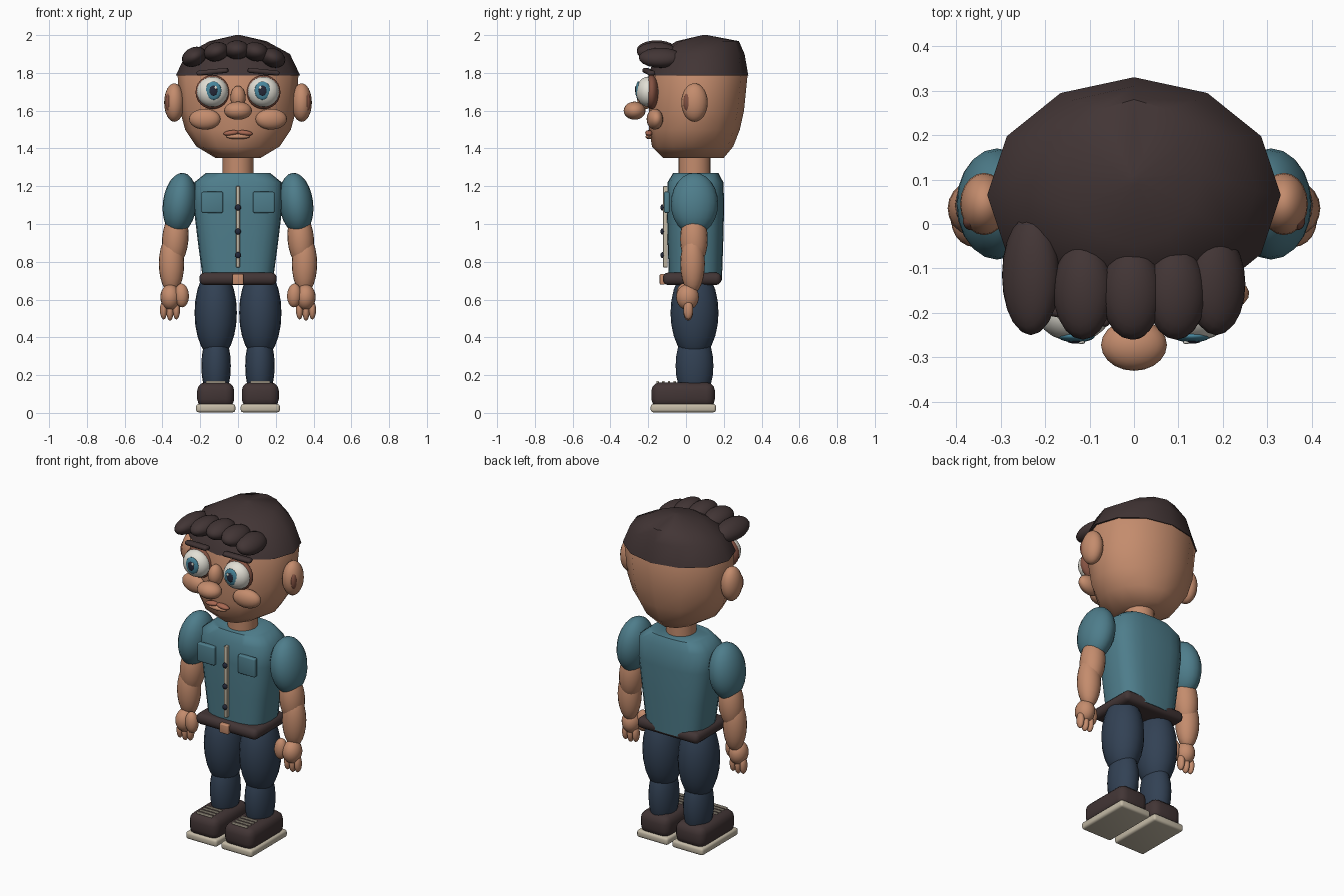
import bpy, bmesh, math
from mathutils import Matrix, Vector, Euler

if "Cube" in bpy.data.objects:
    bpy.data.objects.remove(bpy.data.objects["Cube"])


def mat(name, r, g, b):
    m = bpy.data.materials.new(name)
    lin = [((c / 255 + 0.055) / 1.055) ** 2.4 for c in (r, g, b)]
    m.diffuse_color = (*lin, 1)
    m.use_nodes = True
    m.node_tree.nodes["Principled BSDF"].inputs["Base Color"].default_value = m.diffuse_color
    return m


SKIN = mat("skin", 196, 140, 109)
HAIR = mat("dark brown", 66, 53, 53)
SHIRT = mat("teal cloth", 78, 125, 139)
JEANS = mat("navy denim", 50, 65, 84)
CREAM = mat("cream", 196, 186, 166)
WHITE = mat("eye white", 226, 223, 213)
IRIS = mat("iris blue", 72, 134, 156)
PUPIL = mat("pupil dark", 36, 40, 56)
DEEP = mat("deep skin", 132, 82, 66)
LIP = mat("lip", 168, 104, 82)


def finish(bm, name, material, angle=50):
    bmesh.ops.recalc_face_normals(bm, faces=bm.faces)
    me = bpy.data.meshes.new(name)
    bm.to_mesh(me)
    bm.free()
    me.materials.append(material)
    ob = bpy.data.objects.new(name, me)
    bpy.context.collection.objects.link(ob)
    bpy.ops.object.select_all(action='DESELECT')
    bpy.context.view_layer.objects.active = ob
    ob.select_set(True)
    bpy.ops.object.shade_smooth_by_angle(angle=math.radians(angle))
    return ob


def ball(name, material, loc, rad, rot=(0, 0, 0), seg=20):
    """Ellipsoid with radii rad."""
    bm = bmesh.new()
    bmesh.ops.create_uvsphere(bm, u_segments=seg, v_segments=12, radius=1)
    bm.transform(Matrix.LocRotScale(Vector(loc), Euler(rot), Vector(rad)))
    return finish(bm, name, material)


def box(name, material, loc, half, bevel=0.0, rot=(0, 0, 0)):
    """Box with half sizes and rounded edges."""
    bm = bmesh.new()
    bmesh.ops.create_cube(bm, size=2)
    bm.transform(Matrix.Diagonal((*half, 1)))
    if bevel:
        bmesh.ops.bevel(bm, geom=bm.edges[:], offset=bevel, segments=3,
                        profile=0.5, affect='EDGES')
    bm.transform(Matrix.LocRotScale(Vector(loc), Euler(rot), None))
    return finish(bm, name, material)


def loft(name, material, rings, n=12, power=2.0, angle=50):
    """Stack of closed rings (z, rx, ry, centre_y); power > 2 squares them."""
    bm = bmesh.new()
    loops = []
    for z, rx, ry, cy in rings:
        loop = []
        for i in range(n):
            a = math.pi / 2 + 2 * math.pi * i / n
            c, s = math.cos(a), math.sin(a)
            x = math.copysign(abs(c) ** (2 / power), c) * rx
            y = math.copysign(abs(s) ** (2 / power), s) * ry
            loop.append(bm.verts.new((x, cy + y, z)))
        loops.append(loop)
    for lo, hi in zip(loops, loops[1:]):
        for i in range(n):
            j = (i + 1) % n
            bm.faces.new((lo[i], lo[j], hi[j], hi[i]))
    bm.faces.new(loops[0])
    bm.faces.new(loops[-1])
    return finish(bm, name, material, angle)


# Head, neck and hair cap
loft("head", SKIN, [(1.35, .12, .16, .04), (1.41, .22, .215, .035),
                    (1.50, .28, .24, .045), (1.60, .307, .252, .055),
                    (1.79, .32, .262, .064), (1.88, .27, .22, .07)])
loft("neck", SKIN, [(1.22, .082, .085, .045), (1.38, .082, .085, .045)], 20)
loft("hair_cap", HAIR, [(1.785, .33, .265, .065), (1.90, .275, .235, .075),
                        (1.968, .15, .165, .115), (2.0, .012, .012, .10)])

# Swept fringe locks
for x, y, z, ry, tilt in ((-.232, -.115, 1.885, .135, -.45),
                          (-.115, -.15, 1.912, .11, -.25),
                          (-.005, -.155, 1.922, .105, 0.0),
                          (.095, -.155, 1.912, .105, .2),
                          (.185, -.135, 1.88, .115, .4)):
    ball("fringe_lock", HAIR, (x, y, z), (.068, ry, .05), (0, tilt, 0))

# Nose and mouth
ball("nose_bridge", SKIN, (0, -.215, 1.67), (.04, .045, .062))
ball("nose_tip", SKIN, (0, -.272, 1.60), (.074, .058, .048))
ball("lower_lip", SKIN, (0, -.196, 1.463), (.062, .018, .014))

# Torso, belt and shirt front
loft("shirt_body", SHIRT, [(.70, .185, .14, .05), (.90, .212, .147, .05),
                           (1.10, .236, .152, .05), (1.22, .232, .148, .05),
                           (1.27, .17, .12, .052)], 24, 3.0)
box("belt", HAIR, (0, .032, .71), (.205, .155, .033), .028)
box("belt_buckle", SKIN, (0, -.125, .707), (.029, .014, .028), .006)
box("shirt_placket", CREAM, (0, -.109, .985), (.01, .012, .215), .003)
for z in (1.087, .96, .835):
    ball("shirt_button", PUPIL, (0, -.125, z), (.016, .01, .016), seg=12)

for s in (-1, 1):
    # Eyes, from socket to highlight
    ball("eye_socket", DEEP, (s * .135, -.182, 1.698), (.09, .04, .09))
    ball("eyeball", WHITE, (s * .135, -.2, 1.70), (.083, .064, .08))
    ball("iris", IRIS, (s * .13, -.252, 1.706), (.042, .014, .049))
    ball("pupil", PUPIL, (s * .13, -.262, 1.706), (.022, .007, .028))
    ball("eye_highlight", WHITE, (s * .118, -.266, 1.722), (.008, .004, .009), seg=10)
    box("eyebrow", HAIR, (s * .135, -.197, 1.806), (.085, .02, .013), .012,
        (0, s * .1, s * .2))
    # Cheeks, upper lip and ears
    ball("cheek", SKIN, (s * .176, -.165, 1.555), (.084, .042, .055), (0, 0, s * .15))
    ball("upper_lip", LIP, (s * .036, -.196, 1.482), (.042, .02, .014), (0, s * .12, 0))
    ball("ear", SKIN, (s * .337, .045, 1.643), (.054, .07, .102))
    ball("inner_ear", DEEP, (s * .367, .008, 1.645), (.018, .022, .048))
    # Pocket and arm
    box("shirt_pocket", SHIRT, (s * .136, -.102, 1.115), (.057, .015, .056), .008)
    ball("sleeve", SHIRT, (s * .308, .045, 1.108), (.09, .125, .164), (0, -s * .12, 0))
    ball("upper_arm", SKIN, (s * .332, .042, .92), (.07, .073, .15), (0, -s * .08, 0))
    ball("forearm", SKIN, (s * .352, .035, .79), (.067, .065, .158))
    ball("palm", SKIN, (s * .358, .008, .613), (.053, .06, .068))
    ball("thumb", SKIN, (s * .298, -.015, .622), (.038, .036, .063), (0, s * .05, 0))
    for dx, z in ((-.034, .545), (0, .538), (.034, .545)):
        ball("finger", SKIN, (s * (.36 + dx), .012, z), (.019, .026, .05), seg=12)
    # Leg
    ball("thigh", JEANS, (s * .118, .045, .53), (.112, .127, .245))
    ball("calf", JEANS, (s * .116, .045, .25), (.078, .1, .2))
    # Shoe
    box("shoe_upper", HAIR, (s * .118, -.015, .095), (.098, .168, .067), .045)
    box("shoe_sole", CREAM, (s * .118, -.014, .025), (.104, .173, .022), .014)
    for k in range(4):
        box("shoe_lace", CREAM, (s * .118, -.15 + .03 * k, .163), (.052, .006, .006), .003)
